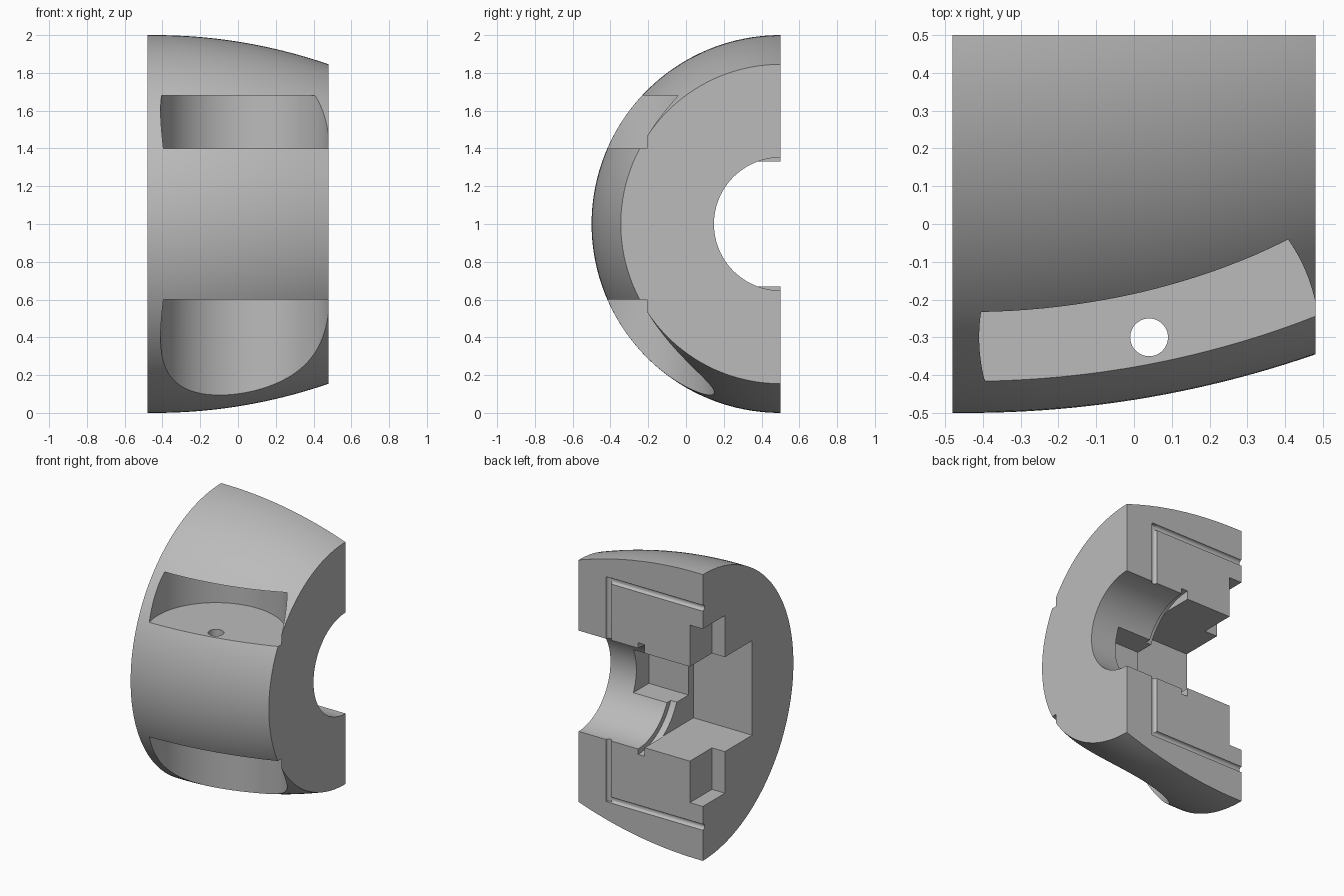
import bpy
import bmesh
import math
from mathutils import Matrix, Vector

if "Cube" in bpy.data.objects:
    bpy.data.objects.remove(bpy.data.objects["Cube"], do_unlink=True)

HALF = 0.48                       # half width along x
AXIS = Vector((0, 0.5, 1))        # turning axis runs along x through here

grey = bpy.data.materials.new("plain grey")
grey.use_nodes = True
grey.diffuse_color = (0.5, 0.5, 0.5, 1)
grey.node_tree.nodes["Principled BSDF"].inputs["Base Color"].default_value = (0.5, 0.5, 0.5, 1)


def make_object(name, bm):
    bmesh.ops.recalc_face_normals(bm, faces=bm.faces)
    mesh = bpy.data.meshes.new(name)
    bm.to_mesh(mesh)
    bm.free()
    mesh.materials.append(grey)
    obj = bpy.data.objects.new(name, mesh)
    bpy.context.collection.objects.link(obj)
    return obj


def cut(body, bm):
    """Subtract a bmesh solid from the body."""
    cutter = make_object("cutter", bm)
    cutter.hide_render = True
    mod = body.modifiers.new("cut", 'BOOLEAN')
    mod.operation = 'DIFFERENCE'
    mod.solver = 'EXACT'
    mod.object = cutter
    bpy.context.view_layer.objects.active = body
    bpy.ops.object.modifier_apply(modifier=mod.name)
    bpy.data.objects.remove(cutter, do_unlink=True)


def box(x, y, z):
    bm = bmesh.new()
    bmesh.ops.create_cube(bm, size=1)
    for v in bm.verts:
        for i, (low, high) in enumerate((x, y, z)):
            v.co[i] = low if v.co[i] < 0 else high
    return bm


def rod(start, end, radius, sides=96):
    a, b = Vector(start), Vector(end)
    turn = (b - a).to_track_quat('Z', 'Y').to_matrix().to_4x4()
    bm = bmesh.new()
    bmesh.ops.create_cone(bm, cap_ends=True, segments=sides, radius1=radius, radius2=radius,
                          depth=(b - a).length, matrix=Matrix.Translation((a + b) / 2) @ turn)
    return bm


# Barrel-shaped outer body, turned about the axis and halved
crown, peak = 2.81, -0.44
bm = bmesh.new()
points = [AXIS + Vector((-HALF, 0, 0))]
for i in range(25):
    x = -HALF + 2 * HALF * i / 24
    points.append(AXIS + Vector((x, 0, 1 - crown + math.sqrt(crown**2 - (x - peak)**2))))
points.append(AXIS + Vector((HALF, 0, 0)))
verts = [bm.verts.new(p) for p in points]
edges = [bm.edges.new(pair) for pair in zip(verts, verts[1:])]
bmesh.ops.spin(bm, geom=verts + edges, cent=AXIS, axis=(1, 0, 0),
               angle=math.tau, steps=160, use_duplicate=False)
bmesh.ops.remove_doubles(bm, verts=bm.verts, dist=0.0001)
bmesh.ops.dissolve_limit(bm, angle_limit=0.001, verts=bm.verts, edges=bm.edges)
body = make_object("half_hub", bm)
cut(body, box((-1, 1), (0.5, 2), (-1, 3)))

# Shaft bore and the ring groove at its inner end
cut(body, rod((0, 0.5, 1), (0.7, 0.5, 1), 0.352))
cut(body, rod((-0.03, 0.5, 1), (0.02, 0.5, 1), 0.39))

# Square socket, its stepped flange recess and the key slot
cut(body, box((-0.7, -0.026), (-0.045, 0.7), (0.67, 1.33)))
cut(body, box((-0.7, -0.38), (0.256, 0.7), (0.38, 1.62)))
cut(body, box((-0.1, 0.28), (0.01, 0.7), (0.85, 1.15)))

# Bolt pockets above and below, joined by a bolt hole
bolt = (0.04, -0.3)
cut(body, rod((*bolt, 1.4), (*bolt, 1.68), 0.45, 128))
cut(body, rod((*bolt, -0.2), (*bolt, 0.6), 0.45, 128))
cut(body, rod((*bolt, 0.3), (*bolt, 1.5), 0.05, 48))

# Seal channels on the split face
for side in (-1, 1):
    z = 1 + side * 0.765
    cut(body, rod((-0.7, 0.5, z), (0.247, 0.5, z), 0.021, 16))
    cut(body, rod((0.247, 0.5, 1 + side * 0.3), (0.247, 0.5, z + side * 0.02), 0.02, 16))

# Smooth curved surfaces, crisp machined edges
bpy.ops.object.select_all(action='DESELECT')
body.select_set(True)
bpy.context.view_layer.objects.active = body
bpy.ops.object.shade_smooth_by_angle(angle=math.radians(25))
